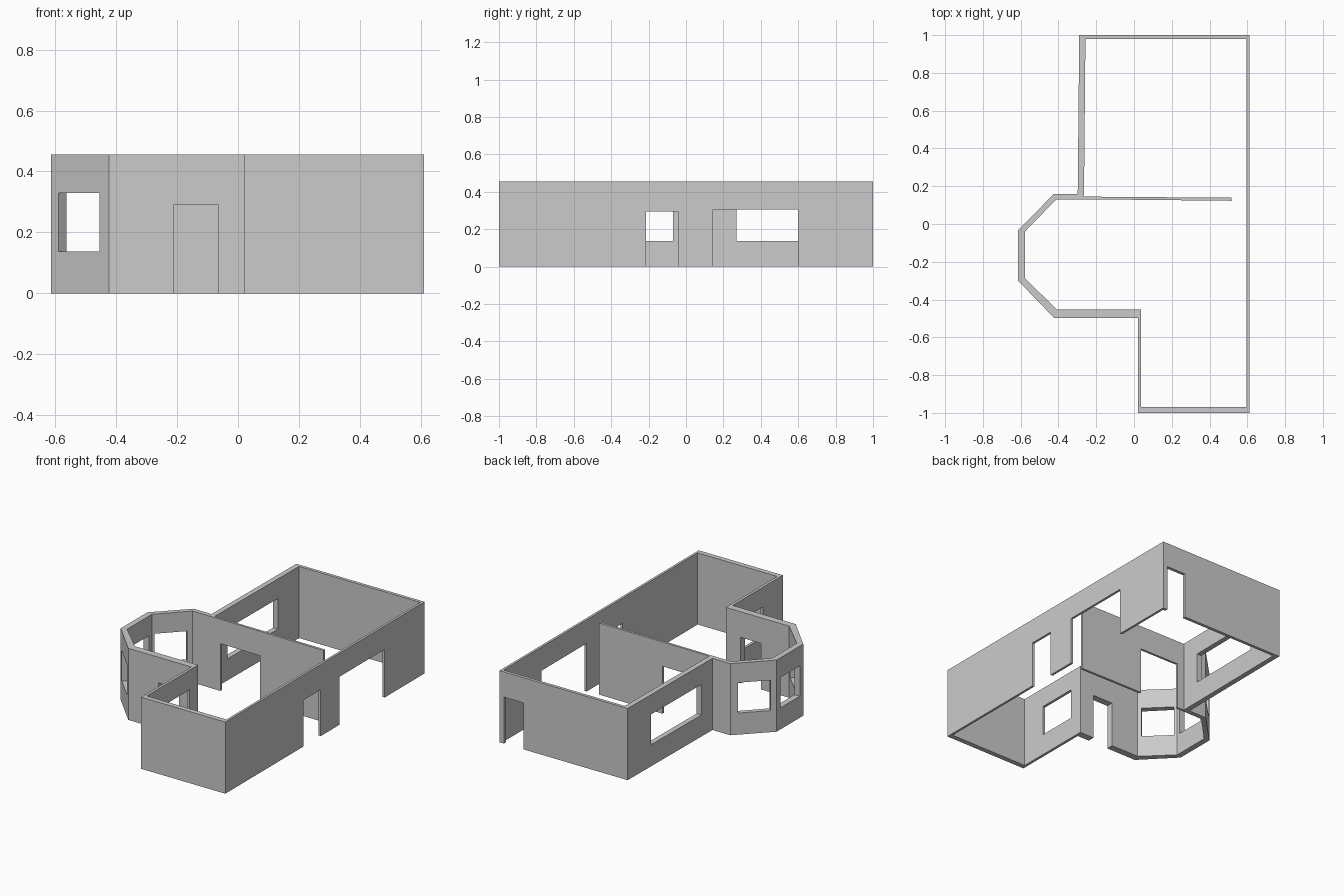
import bpy, bmesh
from mathutils import Vector

if "Cube" in bpy.data.objects:
    bpy.data.objects.remove(bpy.data.objects["Cube"])

H = 0.455            # wall height
SILL, HEAD = 0.137, 0.33


def prism(bm, pts, z0, z1):
    """Closed vertical prism from a plan polygon."""
    lo = [bm.verts.new((x, y, z0)) for x, y in pts]
    hi = [bm.verts.new((x, y, z1)) for x, y in pts]
    bm.faces.new(lo)
    bm.faces.new(hi)
    n = len(pts)
    for i in range(n):
        j = (i + 1) % n
        bm.faces.new((lo[i], lo[j], hi[j], hi[i]))


def make(name, bm):
    bmesh.ops.recalc_face_normals(bm, faces=bm.faces)
    me = bpy.data.meshes.new(name)
    bm.to_mesh(me)
    bm.free()
    ob = bpy.data.objects.new(name, me)
    bpy.context.collection.objects.link(ob)
    return ob


def cut(ob, openings):
    """Cut openings given as (start, end, z0, z1), square to the wall line."""
    bm = bmesh.new()
    for a, b, z0, z1 in openings:
        a, b = Vector(a), Vector(b)
        d = (b - a).normalized()
        n = Vector((-d.y, d.x)) * 0.07
        prism(bm, [a - n, b - n, b + n, a + n], z0 if z0 > 0 else -0.1, z1)
    cutter = make("opening_cutter", bm)
    cutter.hide_render = True
    mod = ob.modifiers.new("openings", 'BOOLEAN')
    mod.operation = 'DIFFERENCE'
    mod.solver = 'EXACT'
    mod.object = cutter
    bpy.context.view_layer.objects.active = ob
    bpy.ops.object.modifier_apply(modifier=mod.name)
    bpy.data.objects.remove(cutter)


# outer walls: matching outer and inner plan outlines, mitred at the corners
outer = [(-0.29, 1), (0.611, 1), (0.611, -1), (0.02, -1), (0.02, -0.497),
         (-0.423, -0.497), (-0.614, -0.3), (-0.614, -0.033),
         (-0.423, 0.16), (-0.298, 0.16)]
inner = [(-0.257, 0.98), (0.596, 0.98), (0.596, -0.968), (0.037, -0.968),
         (0.037, -0.453), (-0.408, -0.453), (-0.577, -0.288),
         (-0.577, -0.04), (-0.411, 0.131), (-0.265, 0.131)]
bm = bmesh.new()
rings = [[bm.verts.new((x, y, z)) for x, y in p]
         for p, z in ((outer, 0), (outer, H), (inner, H), (inner, 0))]
n = len(outer)
for r in range(4):
    a, b = rings[r], rings[(r + 1) % 4]
    for i in range(n):
        j = (i + 1) % n
        bm.faces.new((a[i], a[j], b[j], b[i]))
walls = make("outer_walls", bm)

cut(walls, [
    # doorways down to the floor
    ((0.611, -0.213), (0.611, -0.043), 0, 0.295),
    ((0.611, 0.145), (0.611, 0.6), 0, 0.305),
    ((0.443, 1), (0.58, 1), 0, 0.295),
    ((-0.21, -0.497), (-0.065, -0.497), 0, 0.292),
    # windows
    ((-0.29, 0.27), (-0.29, 0.77), SILL, HEAD),
    ((0.02, -0.8), (0.02, -0.54), SILL, HEAD),
    ((-0.614, -0.265), (-0.614, -0.07), SILL, HEAD),
    ((-0.454, -0.465), (-0.589, -0.326), SILL, HEAD),
    ((-0.454, 0.129), (-0.589, -0.008), SILL, HEAD),
])

# thin partition between the two main rooms
bm = bmesh.new()
prism(bm, [(-0.265, 0.131), (0.515, 0.123), (0.515, 0.139), (-0.265, 0.145)], 0, H)
partition = make("partition_wall", bm)
cut(partition, [((-0.215, 0.135), (0.065, 0.134), 0, 0.3)])
